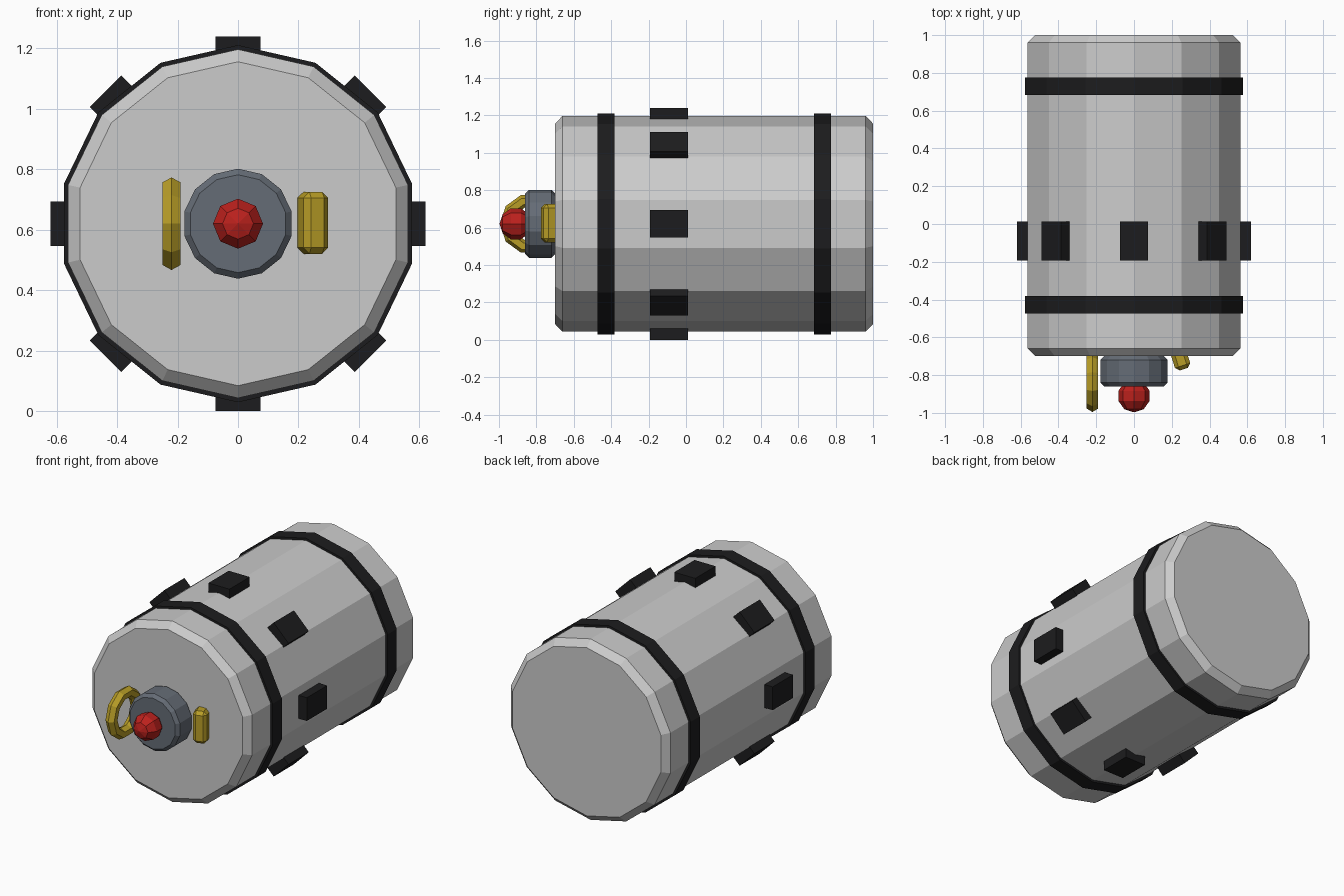
import bpy, bmesh
from math import sin, cos, pi, radians
from mathutils import Matrix

if "Cube" in bpy.data.objects:
    bpy.data.objects.remove(bpy.data.objects["Cube"])

CZ = 0.62  # height of the drum axis


def material(name, rgb):
    m = bpy.data.materials.new(name)
    m.diffuse_color = (*rgb, 1)
    m.use_nodes = True
    m.node_tree.nodes["Principled BSDF"].inputs["Base Color"].default_value = m.diffuse_color
    return m


black = material("black", (0.012, 0.012, 0.013))
slate = material("slate", (0.13, 0.15, 0.18))
yellow = material("yellow", (0.48, 0.34, 0.02))
red = material("red", (0.5, 0.015, 0.012))


def finish(name, bm, mat=None):
    bmesh.ops.recalc_face_normals(bm, faces=bm.faces)
    me = bpy.data.meshes.new(name)
    bm.to_mesh(me)
    bm.free()
    ob = bpy.data.objects.new(name, me)
    bpy.context.collection.objects.link(ob)
    if mat:
        me.materials.append(mat)
    return ob


def lathe(name, profile, sides, mat=None):
    """Closed solid turned about the drum axis from (y, radius) points, a corner at the top."""
    bm = bmesh.new()
    rings = [[bm.verts.new((r * sin(2 * pi * i / sides), y, CZ + r * cos(2 * pi * i / sides)))
              for i in range(sides)] for y, r in profile]
    for a, b in zip(rings, rings[1:]):
        for i in range(sides):
            j = (i + 1) % sides
            bm.faces.new((a[i], a[j], b[j], b[i]))
    bm.faces.new(rings[0])
    bm.faces.new(rings[-1])
    bmesh.ops.remove_doubles(bm, verts=bm.verts, dist=1e-5)
    return finish(name, bm, mat)


def box(name, size, matrix, mat, bevel=0):
    bm = bmesh.new()
    bmesh.ops.create_cube(bm, size=1, matrix=Matrix.Diagonal((*size, 1)))
    if bevel:
        bmesh.ops.bevel(bm, geom=bm.edges[:], offset=bevel, segments=1, affect='EDGES')
    bm.transform(matrix)
    return finish(name, bm, mat)


# Drum and its two bands
lathe("drum", [(-0.70, 0.536), (-0.66, 0.577), (0.96, 0.577), (1.0, 0.536)], 14)
for name, y in (("front_band", -0.428), ("rear_band", 0.73)):
    lathe(name, [(y - 0.046, 0.591), (y + 0.046, 0.591)], 14, black)

# Eight lugs around the drum
for i in range(8):
    m = (Matrix.Translation((0, -0.09, CZ)) @ Matrix.Rotation(i * pi / 4, 4, 'Y')
         @ Matrix.Translation((0, 0, 0.57)))
    box(f"lug_{i + 1}", (0.148, 0.204, 0.10), m, black)

# Fuse hub and red button
lathe("fuse_hub", [(-0.70, 0.162), (-0.72, 0.182), (-0.84, 0.182), (-0.86, 0.162)], 14, slate)
R = 0.087
lathe("button", [(-0.91 - R * cos(pi * k / 5), max(R * sin(pi * k / 5), 1e-7)) for k in range(6)], 8, red)

# Pull ring, standing in the y-z plane
bpy.ops.mesh.primitive_torus_add(major_segments=10, minor_segments=6, major_radius=0.126,
                                 minor_radius=0.035, location=(-0.22, -0.834, CZ),
                                 rotation=(0, pi / 2, 0))
ring = bpy.context.object
ring.name = "pull_ring"
ring.rotation_euler = (pi / 2, 0, pi / 2)
ring.data.materials.append(yellow)

# Safety lever, turned slightly outward
box("safety_lever", (0.085, 0.14, 0.205),
    Matrix.Translation((0.242, -0.702, CZ + 0.003)) @ Matrix.Rotation(radians(18), 4, 'Z'), yellow, 0.02)
